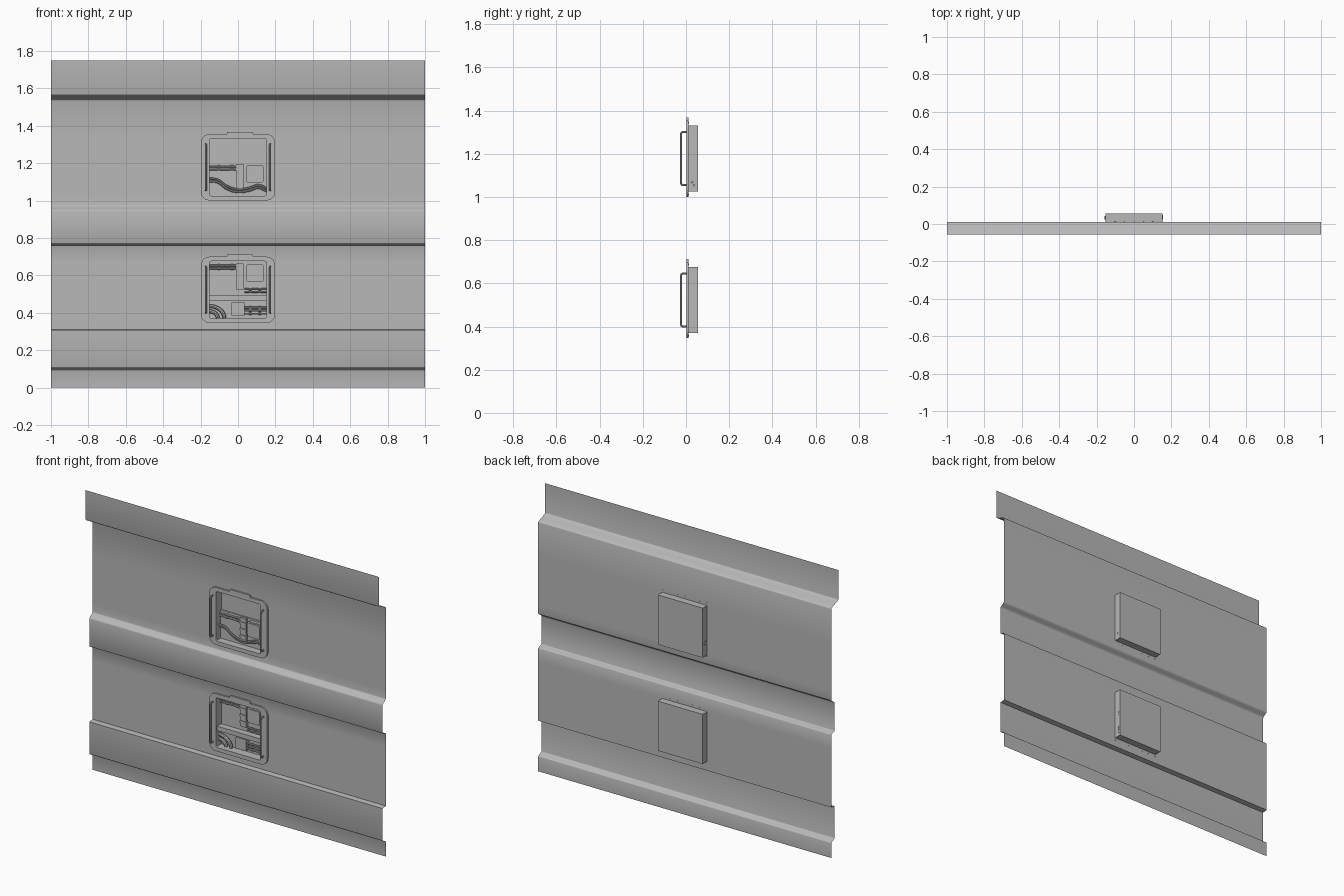
import bpy, bmesh, math
from mathutils import Vector

cube = bpy.data.objects.get("Cube")
if cube:
    bpy.data.objects.remove(cube, do_unlink=True)

grey = bpy.data.materials.new("panel_grey")
grey.use_nodes = True
grey.diffuse_color = (0.48, 0.48, 0.48, 1)
grey.node_tree.nodes["Principled BSDF"].inputs["Base Color"].default_value = (0.48, 0.48, 0.48, 1)
made = []

BACK, MID, FRONT = 0.012, -0.02, -0.056   # depths of the sheet bands
REAR = 0.056                              # back of the recessed boxes
HALF = 0.153                              # half size of the recess
BAYS = {"lower": 0.523, "upper": 1.178}   # recess centre heights


def finish(name, bm):
    me = bpy.data.meshes.new(name)
    bm.to_mesh(me)
    bm.free()
    me.materials.append(grey)
    ob = bpy.data.objects.new(name, me)
    bpy.context.collection.objects.link(ob)
    made.append(ob)
    return ob


def box(name, x0, x1, y0, y1, z0, z1, bevel=0.0):
    bm = bmesh.new()
    bmesh.ops.create_cube(bm, size=1)
    for v in bm.verts:
        v.co = ((x0 + x1) / 2 + v.co.x * (x1 - x0),
                (y0 + y1) / 2 + v.co.y * (y1 - y0),
                (z0 + z1) / 2 + v.co.z * (z1 - z0))
    if bevel:   # round the corners seen from the front
        edges = [e for e in bm.edges if abs(e.verts[0].co.y - e.verts[1].co.y) > 1e-5]
        bmesh.ops.bevel(bm, geom=edges, offset=bevel, segments=4, affect='EDGES', profile=0.5)
    return finish(name, bm)


def tube(name, points, radius, bezier=False):
    cu = bpy.data.curves.new(name, 'CURVE')
    cu.dimensions = '3D'
    cu.bevel_depth = radius
    cu.bevel_resolution = 2
    cu.use_fill_caps = True
    if bezier:
        sp = cu.splines.new('BEZIER')
        sp.bezier_points.add(len(points) - 1)
        for p, co in zip(sp.bezier_points, points):
            p.co = co
            p.handle_left_type = p.handle_right_type = 'AUTO'
    else:
        sp = cu.splines.new('POLY')
        sp.points.add(len(points) - 1)
        for p, co in zip(sp.points, points):
            p.co = (*co, 1)
    tmp = bpy.data.objects.new(name + "_path", cu)
    bpy.context.collection.objects.link(tmp)
    bpy.context.view_layer.update()
    me = bpy.data.meshes.new_from_object(tmp.evaluated_get(bpy.context.evaluated_depsgraph_get()))
    bpy.data.objects.remove(tmp, do_unlink=True)
    bm = bmesh.new()
    bm.from_mesh(me)
    bpy.data.meshes.remove(me)
    return finish(name, bm)


def rounded(w, h, r, cz, n=6):
    pts = []
    for k, (sx, sz) in enumerate([(1, 1), (-1, 1), (-1, -1), (1, -1)]):
        for i in range(n + 1):
            a = math.pi / 2 * (k + i / n)
            pts.append((sx * (w - r) + r * math.cos(a), cz + sz * (h - r) + r * math.sin(a)))
    return pts


# Folded wall sheet
def fold(z0, z1, y0, y1, n):
    return [(y0 + (y1 - y0) * (1 - math.cos(math.pi * i / n)) / 2, z0 + (z1 - z0) * i / n)
            for i in range(n + 1)]


profile = [(BACK, 0)]
profile += fold(0.09, 0.112, BACK, MID, 10)
profile += fold(0.308, 0.312, MID, BACK, 1)
profile += [(BACK, BAYS["lower"] + s * HALF) for s in (-1, 1)]
profile += fold(0.758, 0.774, BACK, MID, 10)
profile += fold(0.943, 0.975, MID, BACK, 10)
profile += [(BACK, BAYS["upper"] + s * HALF) for s in (-1, 1)]
profile += fold(1.534, 1.57, BACK, FRONT, 14)
profile += [(FRONT, 1.75)]

bm = bmesh.new()
rows = [[bm.verts.new((x, y, z)) for x in (-1, -HALF, HALF, 1)] for y, z in profile]
for a, b in zip(rows, rows[1:]):
    middle = (a[0].co.z + b[0].co.z) / 2
    for c in range(3):
        if c == 1 and any(abs(middle - z) < 0.01 for z in BAYS.values()):
            continue   # opening for the recess
        bm.faces.new((a[c], a[c + 1], b[c + 1], b[c]))
finish("wall_sheet", bm)

for bay, cz in BAYS.items():
    # Recessed open box
    ob = box(bay + "_recess_box", -HALF, HALF, 0.004, REAR, cz - HALF, cz + HALF)
    bm = bmesh.new()
    bm.from_mesh(ob.data)
    bmesh.ops.delete(bm, geom=[f for f in bm.faces if f.calc_center_median().y < 0.01], context='FACES')
    bm.to_mesh(ob.data)
    bm.free()

    # Rounded frame plate around the opening
    bm = bmesh.new()
    outer = [bm.verts.new((x, 0.002, z)) for x, z in rounded(0.198, 0.177, 0.045, cz)]
    inner = [bm.verts.new((x, 0.002, z)) for x, z in rounded(HALF, HALF, 0.012, cz)]
    for i in range(len(outer)):
        j = (i + 1) % len(outer)
        bm.faces.new((outer[i], inner[i], inner[j], outer[j]))
    ext = bmesh.ops.extrude_face_region(bm, geom=bm.faces[:], use_keep_orig=True)
    moved = [g for g in ext["geom"] if isinstance(g, bmesh.types.BMVert)]
    bmesh.ops.translate(bm, verts=moved, vec=Vector((0, BACK - 0.002, 0)))
    bmesh.ops.recalc_face_normals(bm, faces=bm.faces[:])
    finish(bay + "_frame", bm)
    box(bay + "_frame_tab", -0.06, 0.08, 0.002, BACK, cz + 0.17, cz + 0.19, 0.006)

    # Grab handles
    for side, s in (("left", 1), ("right", -1)):
        x = s * 0.172
        path = [(0.006, -0.123), (-0.015, -0.123), (-0.021, -0.12), (-0.023, -0.113)]
        path += [(y, -z) for y, z in reversed(path)]
        tube(f"{bay}_{side}_handle", [(x, y, cz + z) for y, z in path], 0.005)

    # Rivets through frame and sheet
    for i in range(7):
        for s in (-1, 1):
            x, z = -0.15 + i * 0.05, cz + s * 0.166
            tube(f"{bay}_rivet", [(x, 0.004, z), (x, 0.0135, z)], 0.003)

    # Shared fittings: cover, column and supply pipes
    top = 1.195 if bay == "upper" else 0.665
    box(bay + "_cover", 0.042, 0.138, 0.03, 0.05, top - 0.1, top - 0.005, 0.015)
    box(bay + "_cover_face", 0.05, 0.13, 0.024, 0.03, top - 0.092, top - 0.013, 0.012)
    box(bay + "_column", -0.01, 0.03, 0.036, REAR - 0.001, top - 0.14, top)
    for k in range(3):
        z = top - 0.03 - k * 0.04
        box(f"{bay}_column_clamp", -0.012, 0.032, 0.032, 0.037, z - 0.006, z + 0.006)
    for k in range(2):
        z = top - 0.012 - k * 0.016
        tube(f"{bay}_supply_pipe", [(-HALF, 0.042, z), (0, 0.042, z)], 0.005)
        for x in (-0.11, -0.04):
            tube(f"{bay}_pipe_collar", [(x, 0.042, z), (x + 0.015, 0.042, z)], 0.007)

# Upper recess: ledge and hanging cables
box("upper_back_slab", -HALF, HALF, 0.048, REAR - 0.001, BAYS["upper"] - HALF, 1.2)
sag = [(-0.157, 1.118), (-0.11, 1.112), (-0.06, 1.078), (0, 1.06), (0.06, 1.068), (0.11, 1.082), (0.154, 1.065)]
for k in range(2):
    tube("upper_cable", [(x, 0.03 + 0.008 * k, z - 0.014 * k) for x, z in sag], 0.006, True)

# Lower recess: shelf, elbows, junction block and outlet pipes
box("lower_shelf", -HALF, HALF, 0.016, REAR - 0.001, 0.466, 0.494)
for r in (0.045, 0.08):
    arc = [math.pi / 2 * i / 8 for i in range(9)]
    tube("lower_elbow", [(-HALF + r * math.sin(a), 0.038, 0.372 + 0.8 * r * math.cos(a)) for a in arc], 0.01)
box("lower_junction_block", -0.035, 0.035, 0.028, REAR - 0.001, 0.385, 0.455)
for z in (0.395, 0.412, 0.429, 0.512, 0.527):
    tube("lower_outlet_pipe", [(0.036, 0.042, z), (0.155, 0.042, z)], 0.005)
    for x in (0.06, 0.11):
        tube("lower_outlet_collar", [(x, 0.042, z), (x + 0.012, 0.042, z)], 0.007)

# Smooth shading with sharp creases kept
bpy.ops.object.select_all(action='DESELECT')
for ob in made:
    ob.select_set(True)
bpy.context.view_layer.objects.active = made[0]
bpy.ops.object.shade_smooth_by_angle(angle=math.radians(35))
